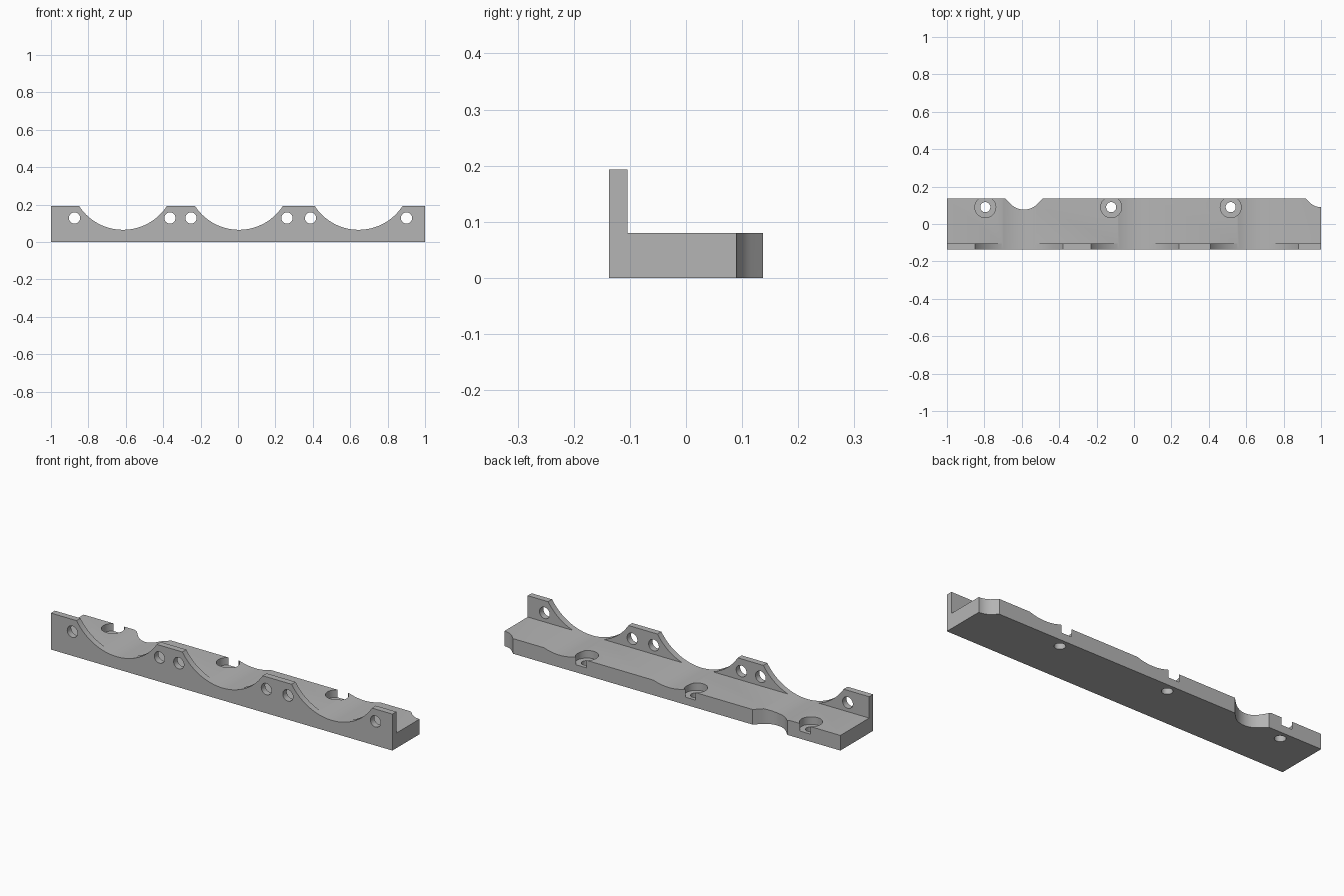
import bpy
import bmesh
from math import radians, sin, cos, pi
from mathutils import Matrix

cube = bpy.data.objects.get("Cube")
if cube:
    bpy.data.objects.remove(cube, do_unlink=True)

grey = bpy.data.materials.new("plain grey")
grey.use_nodes = True
colour = (0.46, 0.46, 0.46, 1)
grey.diffuse_color = colour
grey.node_tree.nodes["Principled BSDF"].inputs["Base Color"].default_value = colour

DEPTH = 0.137        # half depth of the bracket
BASE_TOP = 0.08
PLATE_TOP = 0.193
PLATE_BACK = -0.104


def make_object(name, bm):
    bmesh.ops.recalc_face_normals(bm, faces=bm.faces)
    mesh = bpy.data.meshes.new(name)
    bm.to_mesh(mesh)
    bm.free()
    mesh.materials.append(grey)
    obj = bpy.data.objects.new(name, mesh)
    bpy.context.collection.objects.link(obj)
    return obj


def prism(name, points, offset):
    """Extrude a closed outline along an offset vector."""
    bm = bmesh.new()
    face = bm.faces.new([bm.verts.new(p) for p in points])
    moved = bmesh.ops.extrude_face_region(bm, geom=[face])["geom"]
    verts = [g for g in moved if isinstance(g, bmesh.types.BMVert)]
    bmesh.ops.translate(bm, verts=verts, vec=offset)
    return make_object(name, bm)


def cylinder(name, centre, radius, length, along_y=False, sides=48):
    bm = bmesh.new()
    turn = Matrix.Rotation(radians(90 if along_y else 0), 4, "X")
    bmesh.ops.create_cone(bm, cap_ends=True, segments=sides, radius1=radius,
                          radius2=radius, depth=length,
                          matrix=Matrix.Translation(centre) @ turn)
    return make_object(name, bm)


def notch(name, x, radius, bottom):
    """Rounded notch in the back edge with flared 45 degree sides."""
    cy = bottom + radius
    arc = [(x + radius * sin(a), cy - radius * cos(a), -0.1)
           for a in [radians(-45 + 90 * i / 16) for i in range(17)]]
    left, right = arc[0], arc[-1]
    flare = 0.1
    arc.append((right[0] + flare, right[1] + flare, -0.1))
    arc.insert(0, (left[0] - flare, left[1] + flare, -0.1))
    return prism(name, arc, (0, 0, 0.4))


# L-shaped rail: low base with an upright front plate
outline = [(-DEPTH, 0), (DEPTH, 0), (DEPTH, BASE_TOP),
           (PLATE_BACK, BASE_TOP), (PLATE_BACK, PLATE_TOP), (-DEPTH, PLATE_TOP)]
rail = prism("scalloped_rail", [(-1, y, z) for y, z in outline], (2, 0, 0))

cutters = []
# Wide round cradles
for x in (-0.615, 0.005, 0.645):
    cutters.append(cylinder("cradle_cutter", (x, 0, 0.345), 0.28, 1, True, 128))
# Holes through the front plate
for x in (-0.874, -0.364, -0.251, 0.262, 0.388, 0.901):
    cutters.append(cylinder("plate_hole_cutter", (x, -0.12, 0.128), 0.03, 0.1, True))
# Counterbored screw holes that break through the back edge
for x in (-0.795, -0.122, 0.517):
    cutters.append(cylinder("counterbore_cutter", (x, 0.09, 0.09), 0.056, 0.1))
    cutters.append(cylinder("screw_hole_cutter", (x, 0.09, 0.03), 0.027, 0.2))
# Notches in the back edge
cutters.append(notch("back_notch_cutter", -0.588, 0.1, 0.077))
cutters.append(notch("end_notch_cutter", 1.0, 0.086, 0.09))

bpy.ops.object.select_all(action="DESELECT")
bpy.context.view_layer.objects.active = rail
rail.select_set(True)
for cutter in cutters:
    cutter.hide_render = True
    cut = rail.modifiers.new(cutter.name, "BOOLEAN")
    cut.operation = "DIFFERENCE"
    cut.solver = "EXACT"
    cut.object = cutter
    bpy.ops.object.modifier_apply(modifier=cut.name)
    bpy.data.objects.remove(cutter, do_unlink=True)

bpy.ops.object.shade_smooth_by_angle(angle=radians(25))
